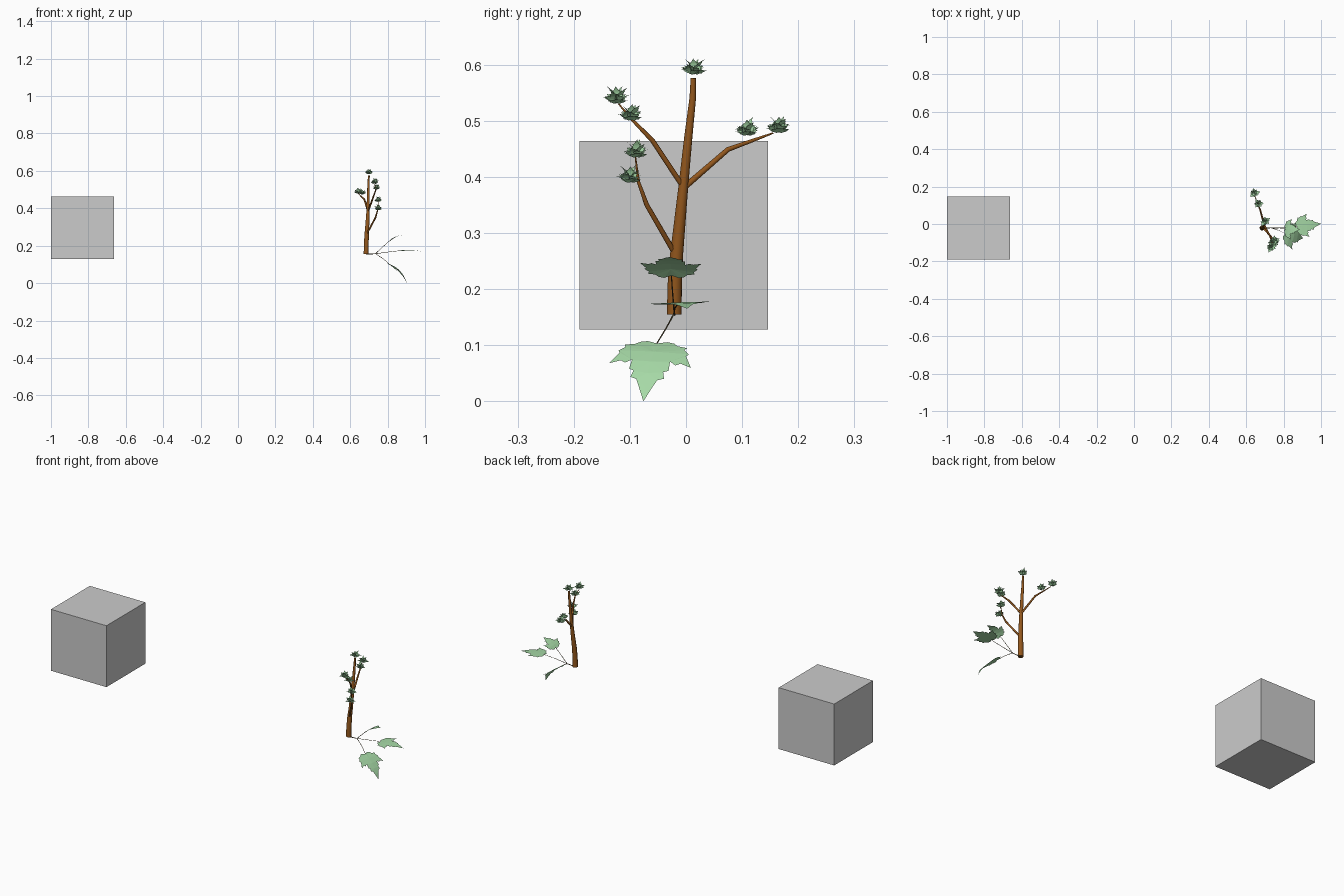
import bpy, bmesh, math, random
from mathutils import Vector, Matrix

if "Cube" in bpy.data.objects:
    bpy.data.objects.remove(bpy.data.objects["Cube"])

random.seed(4)


def material(name, color):
    m = bpy.data.materials.new(name)
    m.diffuse_color = (*color, 1)
    m.use_nodes = True
    m.node_tree.nodes["Principled BSDF"].inputs["Base Color"].default_value = m.diffuse_color
    return m


BARK = material("bark", (0.29, 0.095, 0.012))
STEM = material("stem", (0.12, 0.09, 0.04))
GREEN = material("leaf_green", (0.38, 0.69, 0.38))


def finish(bm, name, mat, smooth=False):
    mesh = bpy.data.meshes.new(name)
    bm.to_mesh(mesh)
    bm.free()
    if mat:
        mesh.materials.append(mat)
    for p in mesh.polygons:
        p.use_smooth = smooth and len(p.vertices) == 4
    obj = bpy.data.objects.new(name, mesh)
    bpy.context.collection.objects.link(obj)
    return obj


def tube(name, points, radii, mat, sides=12):
    """Tapered capped tube along a path."""
    pts = [Vector(p) for p in points]
    bm = bmesh.new()
    rings = []
    for i, p in enumerate(pts):
        d = (pts[min(i + 1, len(pts) - 1)] - pts[max(i - 1, 0)]).normalized()
        side = d.cross(Vector((0.3, 1, 0.1))).normalized()
        up = d.cross(side)
        rings.append([bm.verts.new(p + radii[i] * (side * math.cos(a) + up * math.sin(a)))
                      for a in (2 * math.pi * k / sides for k in range(sides))])
    for r, s in zip(rings, rings[1:]):
        for k in range(sides):
            j = (k + 1) % sides
            bm.faces.new((r[k], r[j], s[j], s[k]))
    bm.faces.new(rings[0][::-1])
    bm.faces.new(rings[-1])
    bmesh.ops.recalc_face_normals(bm, faces=bm.faces)
    return finish(bm, name, mat, True)


# Half of the lobed leaf outline: (along, across), base to tip
HALF = [(0, 0), (-.06, .14), (-.03, .24), (.03, .30), (.06, .44), (.12, .42),
        (.21, .50), (.25, .47), (.46, .58), (.40, .42), (.44, .36), (.38, .27),
        (.54, .28), (.57, .21), (.67, .24), (.70, .15), (1, 0)]


def add_leaf(bm, base, tip, normal, width, droop):
    """Serrated leaf from base to tip, arched along its length."""
    base, tip = Vector(base), Vector(tip)
    length = (tip - base).length
    u = (tip - base).normalized()
    v = Vector(normal).cross(u).normalized()
    n = u.cross(v)
    leaf = bmesh.new()
    mid = [leaf.verts.new((a, 0, 0)) for a, _ in (HALF[0], HALF[-1])]
    for s in (1, -1):
        rim = [leaf.verts.new((a, s * c, 0)) for a, c in HALF[1:-1]]
        loop = [mid[0], *rim, mid[1]]
        leaf.faces.new(loop[::-1] if s > 0 else loop)
    for x in (.2, .4, .6, .8):
        bmesh.ops.bisect_plane(leaf, geom=leaf.verts[:] + leaf.edges[:] + leaf.faces[:],
                               plane_co=(x, 0, 0), plane_no=(1, 0, 0))
    bmesh.ops.triangulate(leaf, faces=leaf.faces[:])
    new = {}
    for p in leaf.verts:
        a, c, _ = p.co
        h = droop * 4 * a * (1 - a) - 0.25 * abs(droop) * abs(c)
        new[p] = bm.verts.new(base + u * a * length + v * c * width + n * h * length)
    for f in leaf.faces:
        bm.faces.new([new[p] for p in f.verts])
    leaf.free()


# Grey reference block
bm = bmesh.new()
bmesh.ops.create_cube(bm, size=0.336,
                      matrix=Matrix.Translation((-0.832, -0.0215, 0.296)))
finish(bm, "block", None)

# Trunk and branches
tube("trunk", [(.685, -.021, .155), (.686, -.02, .21), (.688, -.017, .26), (.692, -.011, .32),
               (.695, -.005, .38), (.697, .004, .47), (.698, .012, .54), (.70, .013, .576)],
     [.0135, .013, .012, .0105, .009, .0075, .006, .0048], BARK)
tube("low_branch", [(.688, -.019, .262), (.735, -.07, .35), (.747, -.085, .392), (.75, -.09, .435)],
     [.005, .0045, .003, .0012], BARK, 8)
tube("upper_branch", [(.695, -.005, .382), (.725, -.06, .465), (.738, -.096, .502), (.73, -.12, .53)],
     [.005, .0045, .003, .0012], BARK, 8)
tube("side_branch", [(.695, 0, .384), (.675, .075, .449), (.655, .125, .467), (.643, .155, .478)],
     [.0055, .0045, .003, .0015], BARK, 8)

# Large leaves on thin stalks
FORK = (.735, -.021, .157)
tube("main_stalk", [(.685, -.021, .155), (.71, -.021, .1555), FORK], [.003, .0022, .0018], STEM, 6)
LARGE = [  # stalk bend, leaf base, leaf tip, width, arch
    ("top", (.775, -.024, .195), (.808, -.026, .224), (.887, -.03, .257), .095, .10),
    ("middle", (.80, -.02, .166), (.872, -.014, .174), (1.0, .002, .165), .108, .05),
    ("lower", (.775, -.035, .131), (.808, -.052, .103), (.903, -.076, 0), .128, .10)]
for name, bend, base, tip, width, arch in LARGE:
    tube(name + "_stalk", [FORK, bend, base], [.0014, .0012, .001], STEM, 6)
    bm = bmesh.new()
    add_leaf(bm, base, tip, (.3, 0, 1), width, arch)
    finish(bm, name + "_leaf", GREEN)

# Small spiky leaf tufts at the branch tips
TUFTS = [(.70, .014, .595), (.75, -.10, .402), (.75, -.089, .447), (.74, -.098, .513),
         (.732, -.124, .543), (.665, .109, .486), (.642, .165, .491)]
for i, c in enumerate(TUFTS):
    bm = bmesh.new()
    root = Vector(c) - Vector((0, 0, .012))
    for k in range(9):
        a = 2.4 * k + random.uniform(-.3, .3)
        tilt = math.radians(15 + 8 * k)
        d = Vector((math.sin(tilt) * math.cos(a), math.sin(tilt) * math.sin(a), math.cos(tilt)))
        face = Vector((-math.cos(a), -math.sin(a), .5))
        add_leaf(bm, root + d * .004, root + d * random.uniform(.028, .036), face, .03, .12)
    finish(bm, "leaf_tuft_%d" % (i + 1), GREEN)
